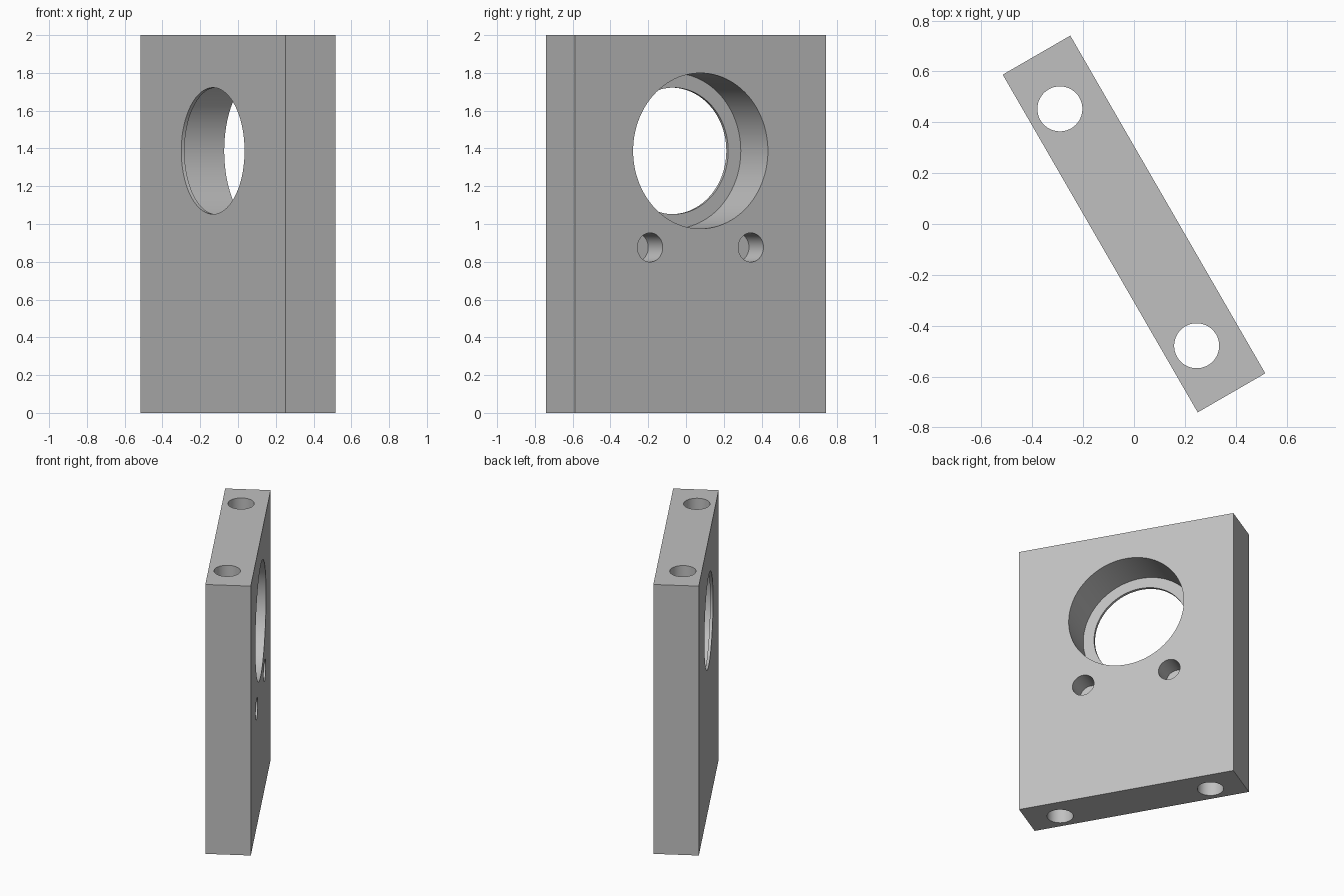
import bpy
from math import pi, radians
from mathutils import Matrix

if "Cube" in bpy.data.objects:
    bpy.data.objects.remove(bpy.data.objects["Cube"], do_unlink=True)

THICK, WIDTH, HEIGHT = 0.307, 1.534, 2.0
FRONT, BACK = THICK / 2, -THICK / 2
BORE_Z = 1.387
TURN = Matrix.Rotation(radians(30), 4, "Z")

grey = bpy.data.materials.new("plain grey")
grey.use_nodes = True
colour = (0.53, 0.53, 0.53, 1)
grey.diffuse_color = colour
grey.node_tree.nodes["Principled BSDF"].inputs["Base Color"].default_value = colour

# Mounting plate
bpy.ops.mesh.primitive_cube_add(size=1)
plate = bpy.context.object
plate.name = "mounting_plate"
plate.data.transform(Matrix.Translation((0, 0, HEIGHT / 2)) @ Matrix.Diagonal((THICK, WIDTH, HEIGHT, 1)))
plate.data.materials.append(grey)


def drill(name, radius, depth, centre, along_x=True, sides=64):
    """Cut a round hole, across the plate or straight down through it."""
    bpy.ops.mesh.primitive_cylinder_add(vertices=sides, radius=radius, depth=depth)
    cutter = bpy.context.object
    cutter.name = name
    cutter.hide_render = True
    cutter.data.materials.append(grey)
    turn = Matrix.Rotation(pi / 2, 4, "Y") if along_x else Matrix.Identity(4)
    cutter.data.transform(Matrix.Translation(centre) @ turn)
    bpy.context.view_layer.objects.active = plate
    cut = plate.modifiers.new(name, "BOOLEAN")
    cut.operation, cut.solver, cut.object = "DIFFERENCE", "EXACT", cutter
    bpy.ops.object.modifier_apply(modifier=cut.name)
    bpy.data.objects.remove(cutter, do_unlink=True)


# Wide bore leaving a thin lip, then the narrower opening through the lip
LIP = 0.02
drill("wide_bore", 0.412, THICK, (LIP + 0, 0, BORE_Z), sides=96)
drill("lip_opening", 0.335, THICK * 2, (0, 0, BORE_Z), sides=96)

for side in (-1, 1):
    # Blind holes below the bore, half the plate deep
    drill("blind_hole", 0.077, THICK, (FRONT, side * 0.308, 0.876))
    # Bolt holes running the full height
    drill("bolt_hole", 0.0885, HEIGHT * 1.2, (-0.026, side * 0.538, HEIGHT / 2), along_x=False)

# Stand the plate at its angle, with smooth hole walls and sharp rims
plate.data.transform(TURN)
bpy.ops.object.select_all(action="DESELECT")
plate.select_set(True)
bpy.context.view_layer.objects.active = plate
bpy.ops.object.shade_smooth_by_angle(angle=radians(30))
